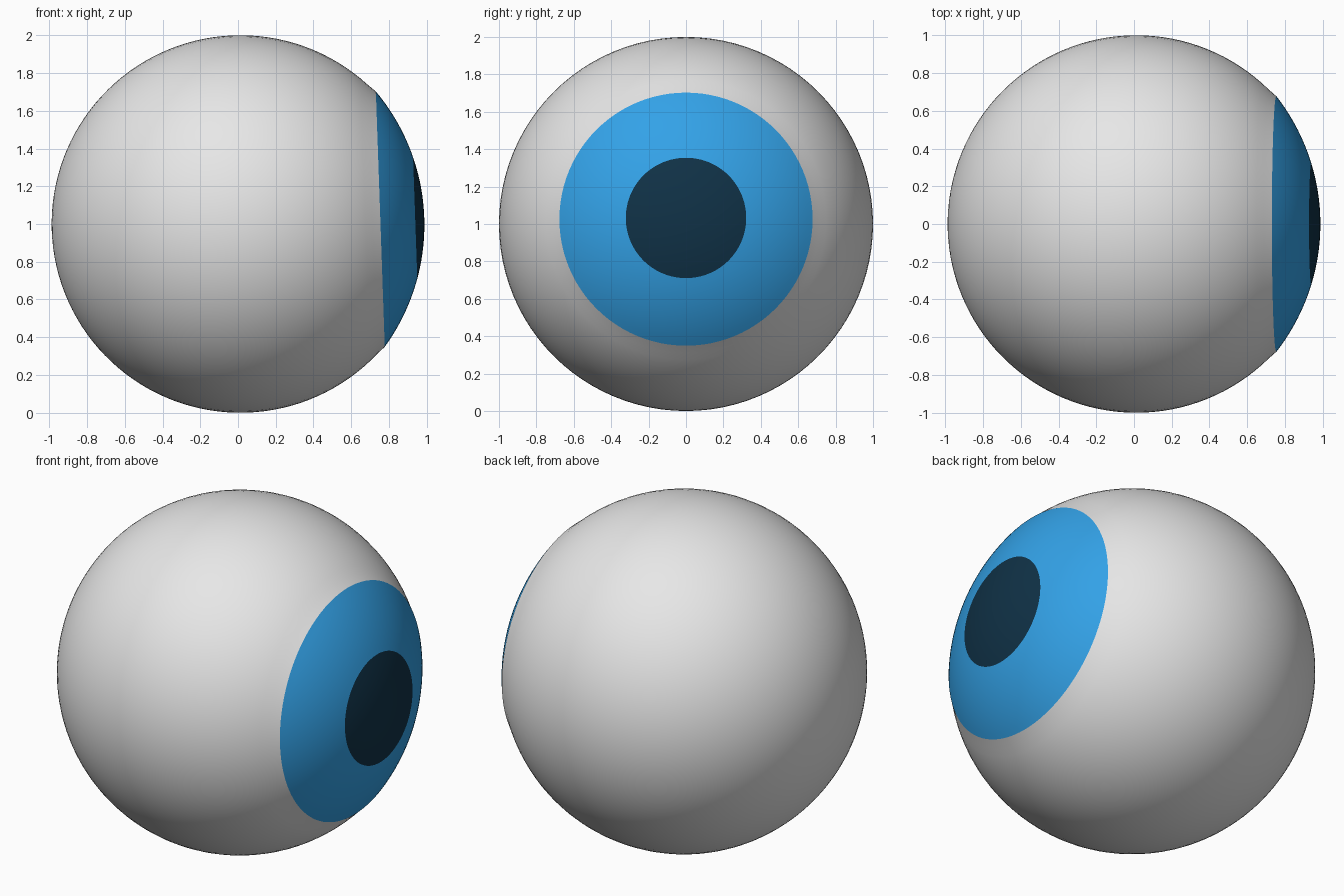
import bpy, bmesh, math
from mathutils import Matrix

if "Cube" in bpy.data.objects:
    bpy.data.objects.remove(bpy.data.objects["Cube"])

SEG = 96
CENTRE_X = 0.0125            # ball is shifted so the flattened front stays centred
TILT = math.radians(-2.0)    # gaze is slightly raised
IRIS_R, PUPIL_R = 0.677, 0.322
RIM_X, APEX_X = 0.742, 0.975

# Flatter dome through the iris rim and the front apex
h = APEX_X - RIM_X
DOME_R = (IRIS_R ** 2 + h ** 2) / (2 * h)


def dome_point(r):
    return (APEX_X - DOME_R + math.sqrt(DOME_R ** 2 - r * r), r)


def material(name, rgb):
    m = bpy.data.materials.new(name)
    m.diffuse_color = (*rgb, 1)
    m.use_nodes = True
    m.node_tree.nodes["Principled BSDF"].inputs["Base Color"].default_value = m.diffuse_color
    return m


def lathe(name, profile, mat):
    """Revolve (x, radius) points around the x axis, back to front."""
    bm = bmesh.new()
    rings = []
    for x, r in profile:
        if r < 1e-5:
            rings.append([bm.verts.new((x, 0, 0))] * SEG)
        else:
            rings.append([bm.verts.new((x, r * math.cos(2 * math.pi * i / SEG),
                                        r * math.sin(2 * math.pi * i / SEG)))
                          for i in range(SEG)])
    for a, b in zip(rings, rings[1:]):
        for i in range(SEG):
            j = (i + 1) % SEG
            corners = list(dict.fromkeys([a[i], a[j], b[j], b[i]]))
            bm.faces.new(corners).smooth = True
    bmesh.ops.recalc_face_normals(bm, faces=bm.faces)
    # Make sure the open shells face outward
    if sum(f.normal.dot(f.calc_center_median()) for f in bm.faces) < 0:
        bmesh.ops.reverse_faces(bm, faces=bm.faces)
    bm.transform(Matrix.Translation((CENTRE_X, 0, 1)) @ Matrix.Rotation(TILT, 4, 'Y'))
    me = bpy.data.meshes.new(name)
    bm.to_mesh(me)
    bm.free()
    me.materials.append(mat)
    ob = bpy.data.objects.new(name, me)
    bpy.context.collection.objects.link(ob)
    return ob


white = material("eye white", (0.8, 0.8, 0.8))
blue = material("iris blue", (0.033, 0.36, 0.80))
dark = material("pupil dark blue", (0.005, 0.031, 0.062))

# White of the eye, ending in a narrow bevel at the iris rim
edge = math.asin(0.715)
ball = [(-math.cos(t), math.sin(t))
        for t in ((math.pi - edge) * k / 48 for k in range(49))]
lathe("eyeball", ball + [(RIM_X, IRIS_R)], white)

# Iris band and pupil cap on the flatter dome
lathe("iris", [dome_point(IRIS_R + (PUPIL_R - IRIS_R) * k / 12) for k in range(13)], blue)
lathe("pupil", [dome_point(PUPIL_R * (1 - k / 10)) for k in range(11)], dark)
